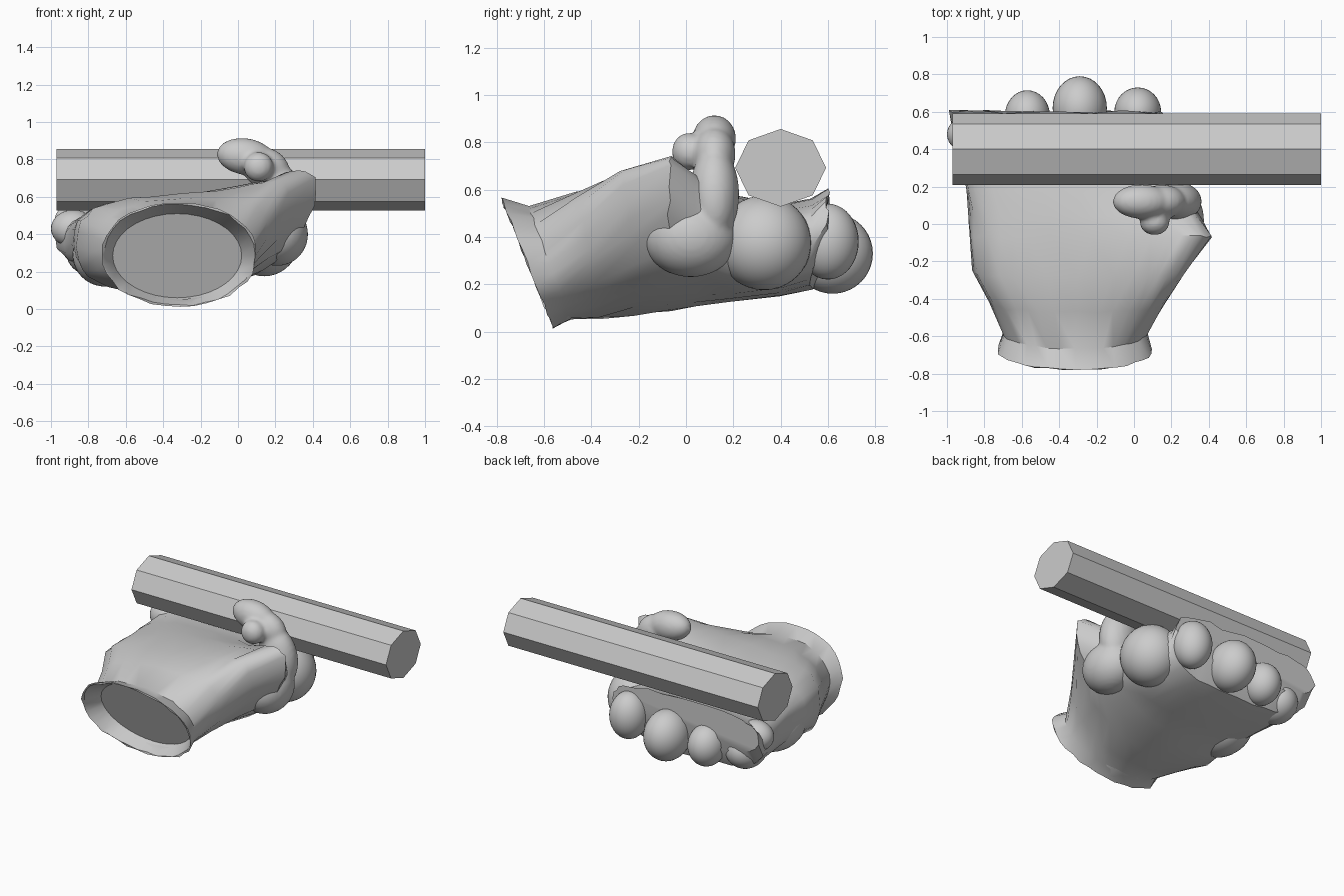
import bpy, bmesh, math, random
from mathutils import Vector

random.seed(4)
cube = bpy.data.objects.get("Cube")
if cube:
    bpy.data.objects.remove(cube, do_unlink=True)

grey = bpy.data.materials.new("mid_grey")
grey.use_nodes = True
GREY = (0.6, 0.6, 0.6, 1)
grey.diffuse_color = GREY
grey.node_tree.nodes["Principled BSDF"].inputs["Base Color"].default_value = GREY


def finish(bm, name, smooth=None):
    bmesh.ops.recalc_face_normals(bm, faces=bm.faces)
    mesh = bpy.data.meshes.new(name)
    bm.to_mesh(mesh)
    bm.free()
    obj = bpy.data.objects.new(name, mesh)
    bpy.context.collection.objects.link(obj)
    mesh.materials.append(grey)
    if smooth:
        bpy.ops.object.select_all(action="DESELECT")
        obj.select_set(True)
        bpy.context.view_layer.objects.active = obj
        bpy.ops.object.shade_smooth_by_angle(angle=math.radians(smooth))
    return obj


def power(v, p):
    return math.copysign(abs(v) ** p, v)


def ring(bm, y, lean, left, right, low, high, rise, jitter, box=0.65, count=36):
    """Section boxy above and round below, leaning in y, lifted at the thumb side."""
    verts = []
    for i in range(count):
        a = math.tau * i / count
        p = box if math.sin(a) > 0 else (1 + box) / 2
        u, v = power(math.cos(a), p), power(math.sin(a), p)
        x = (left + right) / 2 + u * (right - left) / 2
        z = (low + high) / 2 + v * (high - low) / 2 + rise * ((u + 1) / 2) ** 4
        n = [random.uniform(-jitter, jitter) for _ in range(3)]
        verts.append(bm.verts.new((x + n[0], y + lean * v / 2 + n[1], z + n[2])))
    return verts


def loft(name, sections, smooth):
    bm = bmesh.new()
    rings = [ring(bm, *s) for s in sections]
    for a, b in zip(rings, rings[1:]):
        for i in range(len(a)):
            j = (i + 1) % len(a)
            bm.faces.new((a[i], a[j], b[j], b[i]))
    bm.faces.new(rings[0])
    bm.faces.new(rings[-1])
    return finish(bm, name, smooth)


def ball(name, centre, size, turn=0):
    bm = bmesh.new()
    bmesh.ops.create_uvsphere(bm, u_segments=32, v_segments=20, radius=1)
    bmesh.ops.scale(bm, vec=size, verts=bm.verts)
    obj = finish(bm, name, 60)
    obj.location = centre
    obj.rotation_euler.y = math.radians(turn)
    return obj


# Glove: recessed cuff floor, ragged rim, wrist, palm and knuckle edge
loft("glove", [
    # y, lean, left, right, low, high, rise, jitter, boxiness
    (-0.55, -0.17, -0.67, 0.02, 0.06, 0.51, 0, 0, 1),
    (-0.67, -0.22, -0.72, 0.09, 0.02, 0.56, 0, 0.006, 0.95),
    (-0.67, -0.22, -0.73, 0.10, 0.01, 0.57, 0, 0.006, 0.95),
    (-0.58, -0.17, -0.70, 0.07, 0.05, 0.53, 0, 0.004, 0.9),
    (-0.42, -0.10, -0.77, 0.16, 0.05, 0.58, 0.09, 0.008, 0.8),
    (-0.25, -0.06, -0.86, 0.28, 0.06, 0.60, 0.21, 0.009),
    (-0.07, 0, -0.88, 0.42, 0.08, 0.60, 0.28, 0.009),
    (0.04, 0, -0.88, 0.35, 0.10, 0.59, 0.19, 0.008),
    (0.18, 0, -0.90, 0.27, 0.12, 0.57, 0.05, 0.008),
    (0.40, 0, -0.93, 0.21, 0.15, 0.54, 0, 0.006),
    (0.53, 0, -0.97, 0.16, 0.18, 0.56, 0, 0.008),
    (0.60, 0, -0.985, 0.15, 0.32, 0.60, 0, 0.010),
], 35)

# Thumb: base, upright joint and bent tip, fused into one soft form
thumb = [
    ball("thumb", (0.21, 0.02, 0.40), (0.165, 0.20, 0.17)),
    ball("thumb_joint", (0.23, 0.12, 0.58), (0.13, 0.105, 0.20), -10),
    ball("thumb_knuckle", (0.15, 0.12, 0.75), (0.13, 0.09, 0.11), 25),
    ball("thumb_pad", (0.11, 0.01, 0.76), (0.08, 0.07, 0.08)),
    ball("thumb_tip", (0.04, 0.12, 0.815), (0.155, 0.092, 0.098), 8),
]
bpy.ops.object.select_all(action="DESELECT")
for part in thumb:
    part.select_set(True)
bpy.context.view_layer.objects.active = thumb[0]
bpy.ops.object.join()
fuse = thumb[0].modifiers.new("fuse", "REMESH")
fuse.mode = "VOXEL"
fuse.voxel_size = 0.014
fuse.use_smooth_shade = True
soften = thumb[0].modifiers.new("soften", "SMOOTH")
soften.iterations = 6

# Curled fingers and the heel of the hand
ball("index_base", (0.14, 0.33, 0.375), (0.19, 0.20, 0.20))
ball("index_knuckle", (0.02, 0.60, 0.38), (0.125, 0.13, 0.16))
ball("middle_knuckle", (-0.29, 0.62, 0.33), (0.145, 0.17, 0.17))
ball("ring_knuckle", (-0.57, 0.58, 0.32), (0.12, 0.135, 0.14))
ball("little_knuckle", (-0.88, 0.48, 0.43), (0.12, 0.10, 0.10))
ball("little_base", (-0.79, 0.46, 0.31), (0.13, 0.15, 0.13))
ball("palm_heel", (-0.71, 0.02, 0.29), (0.175, 0.23, 0.17))

# Eight-sided bar held across the palm
bm = bmesh.new()
bmesh.ops.create_cone(bm, cap_ends=True, segments=8, radius1=1, radius2=1, depth=1.97)
for v in bm.verts:
    v.co = Vector((v.co.z + 0.015, 0.4 + 0.192 * v.co.x, 0.692 + 0.164 * v.co.y))
finish(bm, "bar")
